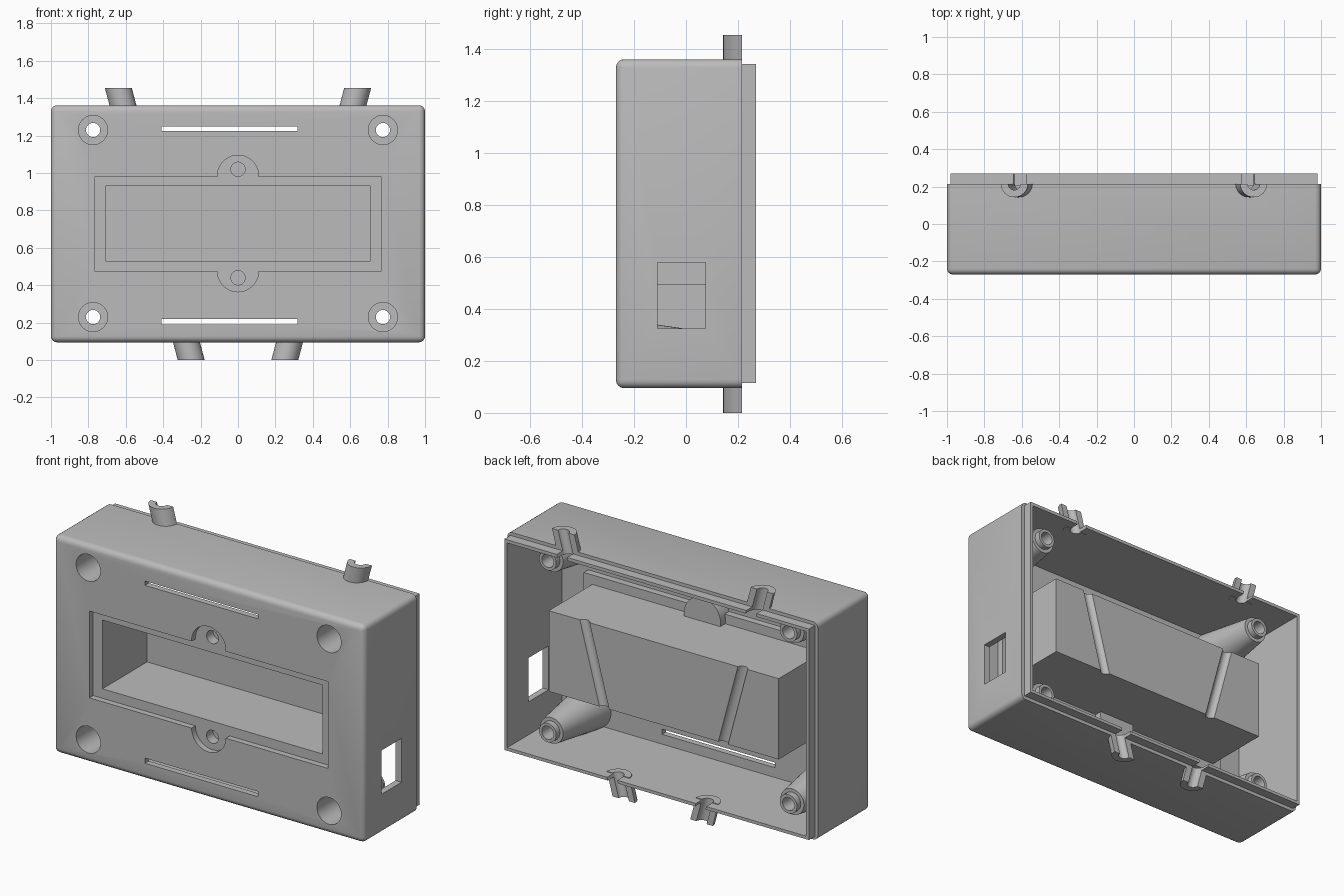
import bpy, bmesh, math
from mathutils import Matrix, Vector

old = bpy.data.objects.get("Cube")
if old:
    bpy.data.objects.remove(old, do_unlink=True)

grey = bpy.data.materials.new("plain grey plastic")
grey.use_nodes = True
colour = (0.5, 0.5, 0.5, 1)
grey.diffuse_color = colour
grey.node_tree.nodes["Principled BSDF"].inputs["Base Color"].default_value = colour


def finish(name, bm):
    bmesh.ops.recalc_face_normals(bm, faces=bm.faces[:])
    mesh = bpy.data.meshes.new(name)
    bm.to_mesh(mesh)
    bm.free()
    ob = bpy.data.objects.new(name, mesh)
    bpy.context.collection.objects.link(ob)
    mesh.materials.append(grey)
    return ob


def box(name, x, y, z, round_size=0, round_rule=None):
    """Box from three (low, high) ranges, with optional rounded edges."""
    bm = bmesh.new()
    bmesh.ops.create_cube(bm, size=1)
    for v in bm.verts:
        v.co = [r[0] if c < 0 else r[1] for r, c in zip((x, y, z), v.co)]
    if round_size:
        edges = [e for e in bm.edges if round_rule(e)]
        bmesh.ops.bevel(bm, geom=edges, offset=round_size, segments=4,
                        profile=0.5, affect='EDGES')
    return finish(name, bm)


def lathe(name, profile, x, z, sides=40):
    """Closed (radius, y) profile turned around an axis along y."""
    bm = bmesh.new()
    rings = []
    for i in range(sides):
        a = 2 * math.pi * i / sides
        rings.append([bm.verts.new((x + r * math.cos(a), y, z + r * math.sin(a)))
                      for r, y in profile])
    n = len(profile)
    for i in range(sides):
        a, b = rings[i], rings[(i + 1) % sides]
        for j in range(n):
            k = (j + 1) % n
            bm.faces.new((a[j], a[k], b[k], b[j]))
    return finish(name, bm)


def rod(name, r, x, y, z, axis='Y', sides=40):
    """Solid cylinder; the range given is along the chosen axis."""
    bm = bmesh.new()
    lo, hi = y if axis == 'Y' else x
    bmesh.ops.create_cone(bm, cap_ends=True, segments=sides, radius1=r, radius2=r, depth=hi - lo)
    mid = (lo + hi) / 2
    place = (x, mid, z) if axis == 'Y' else (mid, y, z)
    turn = Matrix.Rotation(math.pi / 2, 4, 'X' if axis == 'Y' else 'Y')
    bm.transform(Matrix.Translation(Vector(place)) @ turn)
    return finish(name, bm)


def cable_x(z):
    return 0.64 - 0.268 * (1.455 - z)


def slanted(name, r, side, z, top_y=None):
    """Half-round section following the slanted cable line."""
    pts = [(r * math.cos(a), BACK + r * math.sin(a))
           for a in [math.pi * (1 + i / 16) for i in range(17)]]
    if top_y:
        pts += [(r, top_y), (-r, top_y)]
    bm = bmesh.new()
    low, high = [[bm.verts.new((side * cable_x(h) + px, py, h)) for px, py in pts] for h in z]
    n = len(pts)
    bm.faces.new(low)
    bm.faces.new(high)
    for i in range(n):
        k = (i + 1) % n
        bm.faces.new((low[i], low[k], high[k], high[i]))
    return finish(name, bm)


def combine(ob, tools, operation='DIFFERENCE'):
    """Apply boolean tools one after another, then bake the result."""
    for t in tools:
        m = ob.modifiers.new("cut", 'BOOLEAN')
        m.operation, m.solver, m.object = operation, 'EXACT', t
    bpy.context.view_layer.update()
    deps = bpy.context.evaluated_depsgraph_get()
    mesh = bpy.data.meshes.new_from_object(ob.evaluated_get(deps))
    ob.modifiers.clear()
    ob.data = mesh


FRONT, INNER, BACK, RIM = -0.27, -0.235, 0.215, 0.27
MID = 0.728
corners = [(sx * 0.775, z) for sx in (-1, 1) for z in (0.23, 1.23)]
tabs = ((0.985, 1.02), (0.475, 0.44))

# Cutters
channels = [slanted("channel_cutter", 0.033, s, (-0.1, 1.6), 0.4) for s in (-1, 1)]
cavity = box("cavity_cutter", (-0.962, 0.962), (INNER, 0.5), (0.133, 1.324))
recess = [box("recess_cutter", (-0.768, 0.768), (-0.4, -0.1), (0.475, 0.98))]
recess += [rod("tab_cutter", 0.11, 0, (-0.4, -0.1), z) for z, _ in tabs]
slots = [box("slot_cutter", (-0.41, 0.318), (-0.4, -0.1), r)
         for r in ((1.225, 1.25), (0.19, 0.22))]
port = box("port_cutter", (0.9, 1.1), (-0.11, 0.075), (0.325, 0.58))
screws = [rod("screw_cutter", 0.078, x, (-0.4, -0.15), z) for x, z in corners]
pocket = box("pocket_cutter", (-0.708, 0.708), (-0.4, 0.175), (0.53, 0.93))
pilots = [rod("pilot_cutter", 0.038, 0, (-0.4, -0.175), z) for _, z in tabs]
wire = rod("wire_cutter", 0.03, (-1, 1), 0, 0.72, axis='X')

# Outer case with rounded front and side edges
case = box("case_shell", (-1, 1), (FRONT, BACK), (0.095, 1.362), 0.032,
           lambda e: not all(v.co.y > 0 for v in e.verts))
combine(case, [cavity] + recess + slots + [port] + screws + channels)

# Thin lip around the open back
lip = box("back_lip", (-0.98, 0.98), (BACK - 0.01, RIM), (0.115, 1.343))
combine(lip, [cavity] + channels)

# Battery tray with its backing plate and cover screw bosses
tray = box("battery_tray", (-0.74, 0.74), (INNER, 0.205), (0.495, 0.965))
extras = [box("backing_plate", (-0.795, 0.795), (INNER, -0.195), (0.44, 1.02))]
extras += [rod("cover_boss", 0.118, 0, (INNER, -0.15), z) for z, _ in tabs]
combine(tray, extras, 'UNION')
combine(tray, [pocket, wire] + pilots + channels)

# Tapered corner screw bosses
boss_profile = [(0.078, FRONT + 0.002), (0.078, 0.04), (0.038, 0.04), (0.038, 0.165),
                (0.055, 0.165), (0.055, 0.13), (0.075, 0.13), (0.128, INNER),
                (0.1, INNER - 0.01)]
bosses = [lathe("screw_boss", boss_profile, x, z) for x, z in corners]

# Half-round cable lugs above and below the case
lugs = []
for side in (-1, 1):
    for where, z in (("top", (1.32, 1.455)), ("bottom", (0, 0.137))):
        lug = slanted("cable_lug_" + where, 0.072, side, z)
        combine(lug, channels)
        lugs.append(lug)

for t in [cavity, port, pocket, wire] + channels + recess + slots + screws + pilots + extras:
    bpy.data.objects.remove(t, do_unlink=True)

bpy.ops.object.select_all(action='DESELECT')
for ob in [case, lip, tray] + bosses + lugs:
    ob.select_set(True)
bpy.context.view_layer.objects.active = case
bpy.ops.object.shade_smooth_by_angle(angle=math.radians(30))
